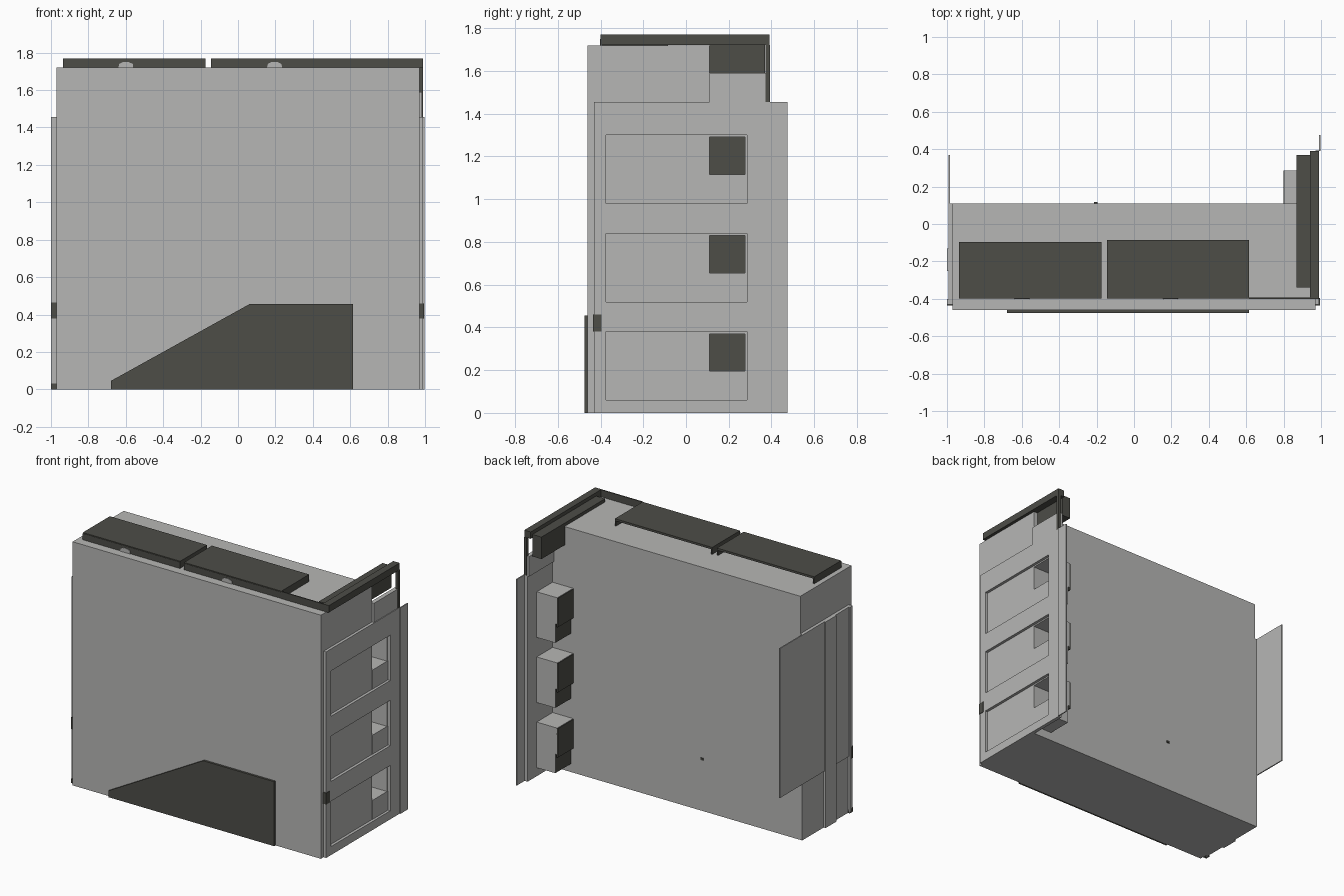
import bpy
import bmesh
from mathutils import Vector

cube = bpy.data.objects.get("Cube")
if cube:
    bpy.data.objects.remove(cube, do_unlink=True)


def material(name, color):
    m = bpy.data.materials.new(name)
    m.use_nodes = True
    rgba = (*color, 1.0)
    m.diffuse_color = rgba
    m.node_tree.nodes["Principled BSDF"].inputs["Base Color"].default_value = rgba
    return m


LIGHT = material("light_concrete", (0.47, 0.47, 0.46))
DARK = material("dark_metal", (0.075, 0.075, 0.064))


def finish(name, bm, mats):
    bmesh.ops.recalc_face_normals(bm, faces=bm.faces)
    mesh = bpy.data.meshes.new(name)
    bm.to_mesh(mesh)
    bm.free()
    for m in mats:
        mesh.materials.append(m)
    ob = bpy.data.objects.new(name, mesh)
    bpy.context.scene.collection.objects.link(ob)
    return ob


def add_box(bm, x, y, z):
    verts = bmesh.ops.create_cube(bm, size=1)["verts"]
    for v in verts:
        v.co = Vector([a + (c + 0.5) * (b - a) for c, (a, b) in zip(v.co, (x, y, z))])


def boxes(name, parts, *mats):
    bm = bmesh.new()
    for p in parts:
        add_box(bm, *p)
    return finish(name, bm, mats)


def prism(name, points, to_3d, depth, mat):
    bm = bmesh.new()
    face = bm.faces.new([bm.verts.new(to_3d(*p)) for p in points])
    res = bmesh.ops.extrude_face_region(bm, geom=[face])
    moved = [g for g in res["geom"] if isinstance(g, bmesh.types.BMVert)]
    bmesh.ops.translate(bm, verts=moved, vec=Vector(depth))
    return finish(name, bm, [mat])


# Main block
boxes("main_block", [((-0.97, 0.97), (-0.46, 0.11), (0, 1.72))], LIGHT)

# Sloped dark plate on the front
prism("front_base_plate",
      [(-0.68, 0), (0.615, 0), (0.615, 0.455), (0.06, 0.455), (-0.68, 0.045)],
      lambda x, z: (x, -0.475, z), (0, 0.02, 0), DARK)

# Side facade frame with three window openings
SILLS = (0.06, 0.52, 0.98)
WIN_H = 0.32
FX = (0.965, 0.99)
frame = [(FX, (-0.43, -0.375), (0, 1.455)), (FX, (0.285, 0.39), (0, 1.455))]
bottom = 0
for s in SILLS:
    frame.append((FX, (-0.375, 0.285), (bottom, s)))
    bottom = s + WIN_H
frame.append((FX, (-0.375, 0.285), (bottom, 1.455)))
boxes("facade_frame", frame, LIGHT)
boxes("facade_fin", [((0.988, 0.996), (0.39, 0.475), (0, 1.455))], LIGHT)

# Balcony bays behind the windows
for i, s in enumerate(SILLS):
    mid, top = s + 0.135, s + WIN_H
    n = str(i + 1)
    boxes("bay_shell_" + n, [
        ((0.805, 0.97), (0.275, 0.287), (mid, top)),
        ((0.805, 0.97), (0.11, 0.287), (top - 0.01, top + 0.002)),
    ], LIGHT)
    boxes("bay_inner_wall_" + n, [((0.8, 0.81), (0.11, 0.287), (mid - 0.02, top))], DARK)
    parapet = boxes("bay_parapet_" + n, [((0.82, 0.972), (0.11, 0.287), (s, mid))], LIGHT, DARK)
    for p in parapet.data.polygons:
        if p.normal.x < -0.5:
            p.material_index = 1

# Top balcony with its dark canopy frame
boxes("top_parapet", [((0.955, 0.985), (0.11, 0.388), (1.45, 1.59))], LIGHT)
boxes("top_inner_wall", [((0.87, 0.94), (0.11, 0.37), (1.59, 1.73))], DARK)
boxes("canopy_frame", [
    ((0.94, 0.99), (-0.4, 0.39), (1.722, 1.77)),
    ((0.87, 0.94), (-0.34, 0.37), (1.722, 1.745)),
    ((0.97, 0.99), (0.372, 0.392), (1.455, 1.722)),
    ((0.615, 0.99), (-0.4, -0.392), (1.72, 1.77)),
], DARK)

# Roof panels: thin slab, front lip, end plates and a small rounded vent
for n, x0, x1, back, vent in (("right", -0.935, -0.175, -0.095, -0.6),
                              ("left", -0.145, 0.615, -0.085, 0.195)):
    boxes("roof_panel_" + n, [
        ((x0, x1), (-0.395, back), (1.755, 1.77)),
        ((x0, x1), (-0.398, -0.388), (1.72, 1.765)),
        ((x0, x0 + 0.01), (-0.39, back), (1.72, 1.76)),
        ((x1 - 0.01, x1), (-0.39, back), (1.72, 1.76)),
    ], DARK)
    prism("roof_vent_" + n,
          [(-0.04, 0), (0.04, 0), (0.038, 0.02), (0.015, 0.03), (-0.015, 0.03), (-0.035, 0.02)],
          lambda x, z, c=vent: (c + x, -0.402, 1.72 + z), (0, 0.006, 0), LIGHT)

# Opposite side: wide upper sheet, narrower base and a central rib
boxes("side_sheet", [((-0.992, -0.984), (-0.43, 0.37), (0.4, 1.455))], LIGHT)
boxes("side_base", [((-0.985, -0.965), (-0.43, 0.11), (0, 1.455))], LIGHT)
boxes("side_rib", [((-1.0, -0.98), (-0.25, -0.13), (0, 1.455)),
                   ((-1.0, -0.98), (-0.43, -0.4), (0, 1.455))], LIGHT)

# Small dark brackets and the fitting on the back
boxes("side_brackets", [
    ((0.97, 0.994), (-0.436, -0.395), (0.38, 0.46)),
    ((-1.0, -0.97), (-0.436, -0.4), (0.38, 0.465)),
    ((-1.0, -0.97), (-0.436, -0.4), (0, 0.03)),
], DARK)
boxes("back_fitting", [((-0.215, -0.195), (0.108, 0.117), (0.36, 0.375))], DARK)
